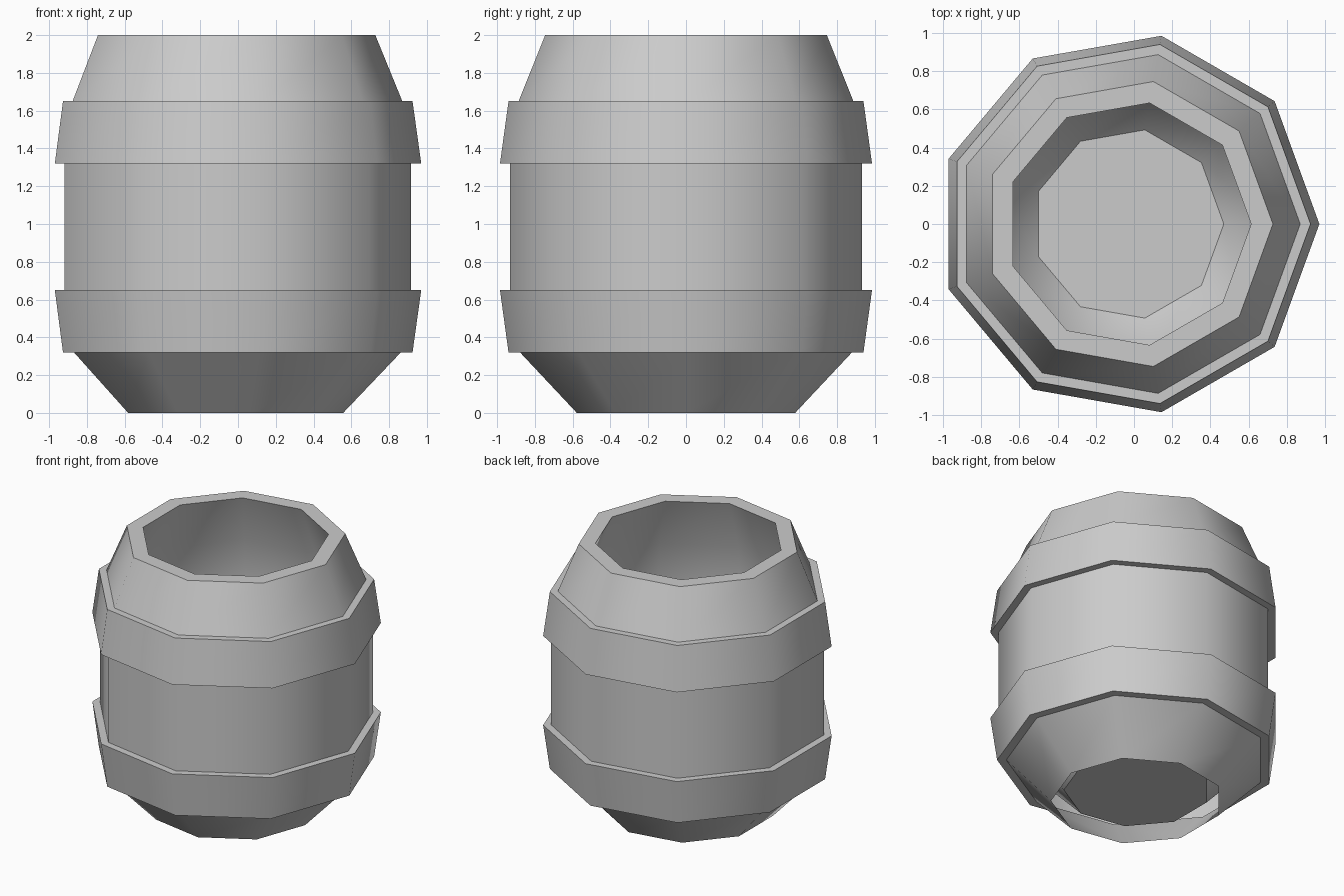
import bpy, bmesh, math

if "Cube" in bpy.data.objects:
    bpy.data.objects.remove(bpy.data.objects["Cube"])

SIDES = 9
X_OFF = -0.03  # a nine-sided ring is off-centre in x


def lathe(name, profile, cap_end=False):
    """Spin a (radius, z) profile into a nine-sided shell."""
    bm = bmesh.new()
    rings = []
    for r, z in profile:
        rings.append([bm.verts.new((X_OFF + r * math.cos(a), r * math.sin(a), z))
                      for a in (2 * math.pi * i / SIDES for i in range(SIDES))])
    for low, high in zip(rings, rings[1:]):
        for i in range(SIDES):
            j = (i + 1) % SIDES
            bm.faces.new((low[i], low[j], high[j], high[i]))
    if cap_end:
        bm.faces.new(rings[-1])
    mesh = bpy.data.meshes.new(name)
    bm.to_mesh(mesh)
    bm.free()
    obj = bpy.data.objects.new(name, mesh)
    bpy.context.collection.objects.link(obj)
    bpy.ops.object.select_all(action='DESELECT')
    obj.select_set(True)
    bpy.context.view_layer.objects.active = obj
    bpy.ops.object.shade_smooth_by_angle(angle=math.radians(42))
    return obj


# Outer staves, visible between the hoops (open underneath)
lathe("lower_staves", [(0.587, 0), (0.892, 0.32)])
lathe("middle_staves", [(0.945, 0.65), (0.945, 1.32)])

# Flared hoops, mirrored about the middle of the barrel
lathe("lower_hoop", [(0.892, 0.32), (0.954, 0.32), (1.0, 0.65), (0.945, 0.65)])
lathe("upper_hoop", [(0.945, 1.32), (1.0, 1.32), (0.954, 1.65), (0.90, 1.65)])

# Upper staves, rim, inner wall and raised floor in one shell
lathe("upper_staves_and_lining",
      [(0.90, 1.65), (0.757, 2.0), (0.643, 2.0), (0.785, 1.62), (0.825, 1.32),
       (0.825, 0.66), (0.79, 0.39), (0.50, 0.085)], cap_end=True)
